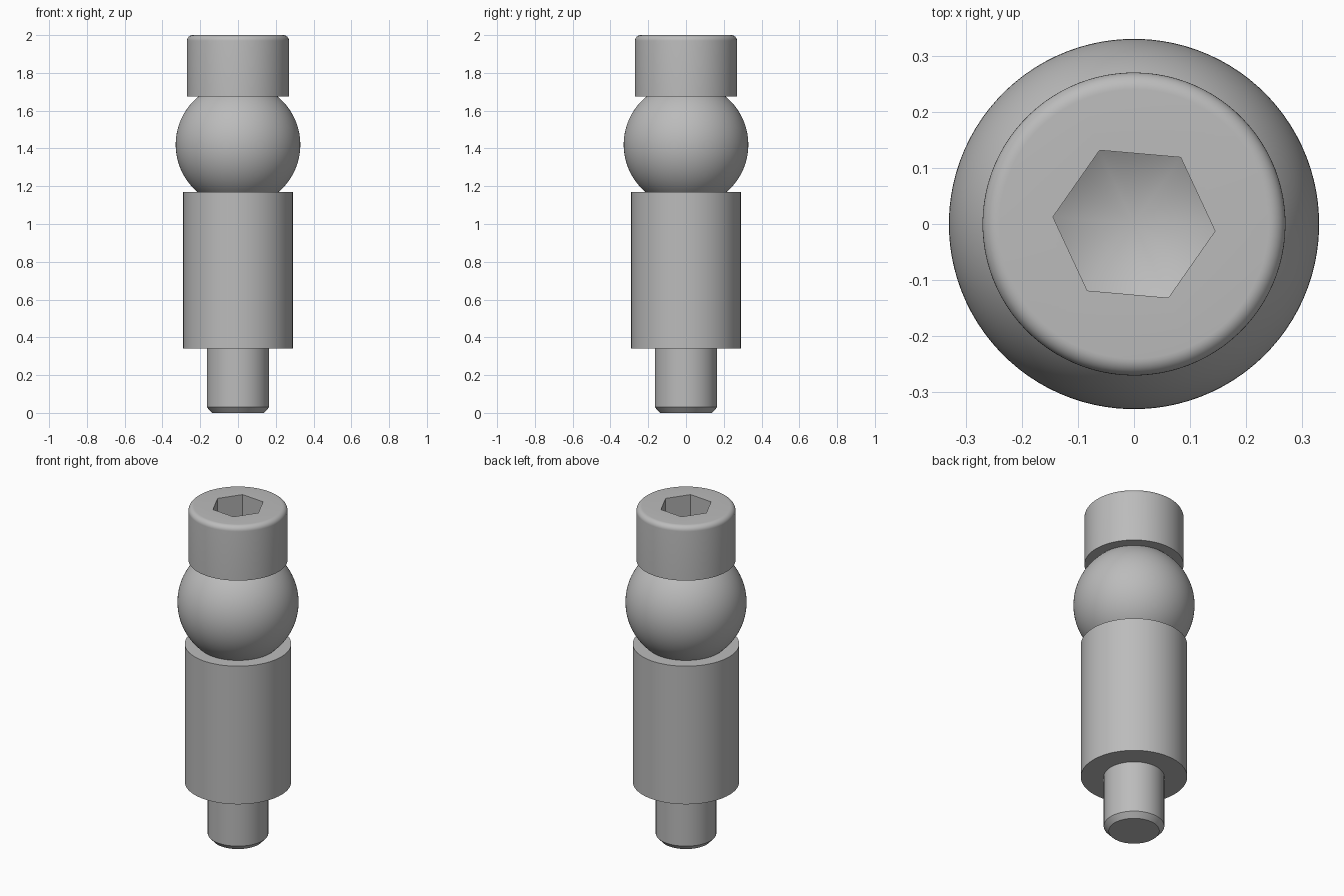
import bpy, bmesh
from math import sin, cos, tan, pi, radians, sqrt

SEGMENTS = 96
TURN = radians(-5)
HEX_RADIUS = 0.145

cube = bpy.data.objects.get("Cube")
if cube:
    bpy.data.objects.remove(cube, do_unlink=True)

steel = bpy.data.materials.new("grey steel")
steel.use_nodes = True
grey = (0.5, 0.5, 0.5, 1)
steel.diffuse_color = grey
steel.node_tree.nodes["Principled BSDF"].inputs["Base Color"].default_value = grey


def circle(radius, z):
    return [(radius * cos(TURN + 2 * pi * i / SEGMENTS),
             radius * sin(TURN + 2 * pi * i / SEGMENTS), z) for i in range(SEGMENTS)]


def hexagon(height):
    """Hexagonal ring with as many points as a circle; height depends on radius."""
    ring = []
    for i in range(SEGMENTS):
        a = 2 * pi * i / SEGMENTS
        r = HEX_RADIUS * cos(pi / 6) / cos(a % (pi / 3) - pi / 6)
        ring.append((r * cos(a + TURN), r * sin(a + TURN), height(r)))
    return ring


def skin(name, rings, start=None, end=None):
    """Join rings from bottom to top, optionally closing each end at a point."""
    bm = bmesh.new()
    loops = [[bm.verts.new(p) for p in ring] for ring in rings]
    for low, high in zip(loops, loops[1:]):
        for i in range(SEGMENTS):
            j = (i + 1) % SEGMENTS
            bm.faces.new((low[i], low[j], high[j], high[i]))
    for z, loop, flip in ((start, loops[0], True), (end, loops[-1], False)):
        if z is not None:
            tip = bm.verts.new((0, 0, z))
            for i in range(SEGMENTS):
                a, b = loop[i], loop[(i + 1) % SEGMENTS]
                bm.faces.new((b, a, tip) if flip else (a, b, tip))
    mesh = bpy.data.meshes.new(name)
    bm.to_mesh(mesh)
    bm.free()
    mesh.materials.append(steel)
    obj = bpy.data.objects.new(name, mesh)
    bpy.context.collection.objects.link(obj)
    bpy.ops.object.select_all(action="DESELECT")
    obj.select_set(True)
    bpy.context.view_layer.objects.active = obj
    bpy.ops.object.shade_smooth_by_angle(angle=radians(28))
    return obj


# Pin with a chamfered tip
PIN, SLEEVE = 0.165, 0.29
PIN_TOP, SLEEVE_TOP, HEAD_BASE = 0.34, 1.17, 1.675
skin("pin", [circle(0.138, 0), circle(PIN, 0.03), circle(PIN, PIN_TOP)], start=0)

# Ball, cut off where it meets the sleeve and the head
BALL, BALL_Z = 0.33, 1.42
ball_rings = []
for i in range(41):
    z = SLEEVE_TOP + (HEAD_BASE - SLEEVE_TOP) * i / 40
    ball_rings.append(circle(sqrt(BALL ** 2 - (z - BALL_Z) ** 2), z))
skin("ball", ball_rings)

# Sleeve between pin and ball
skin("sleeve", [circle(PIN, PIN_TOP), circle(SLEEVE, PIN_TOP),
                circle(SLEEVE, SLEEVE_TOP), ball_rings[0]])

# Cap head with rounded rim and hexagonal socket ending in a drilled cone
HEAD, ROUND = 0.27, 0.03
FLOOR = 1.76
rim = [circle(HEAD - ROUND + ROUND * cos(a), 2 - ROUND + ROUND * sin(a))
       for a in (pi / 2 * i / 8 for i in range(9))]
skin("socket_head",
     [ball_rings[-1], circle(HEAD, HEAD_BASE)] + rim +
     [hexagon(lambda r: 2), hexagon(lambda r: FLOOR + r * tan(pi / 6))],
     end=FLOOR)
